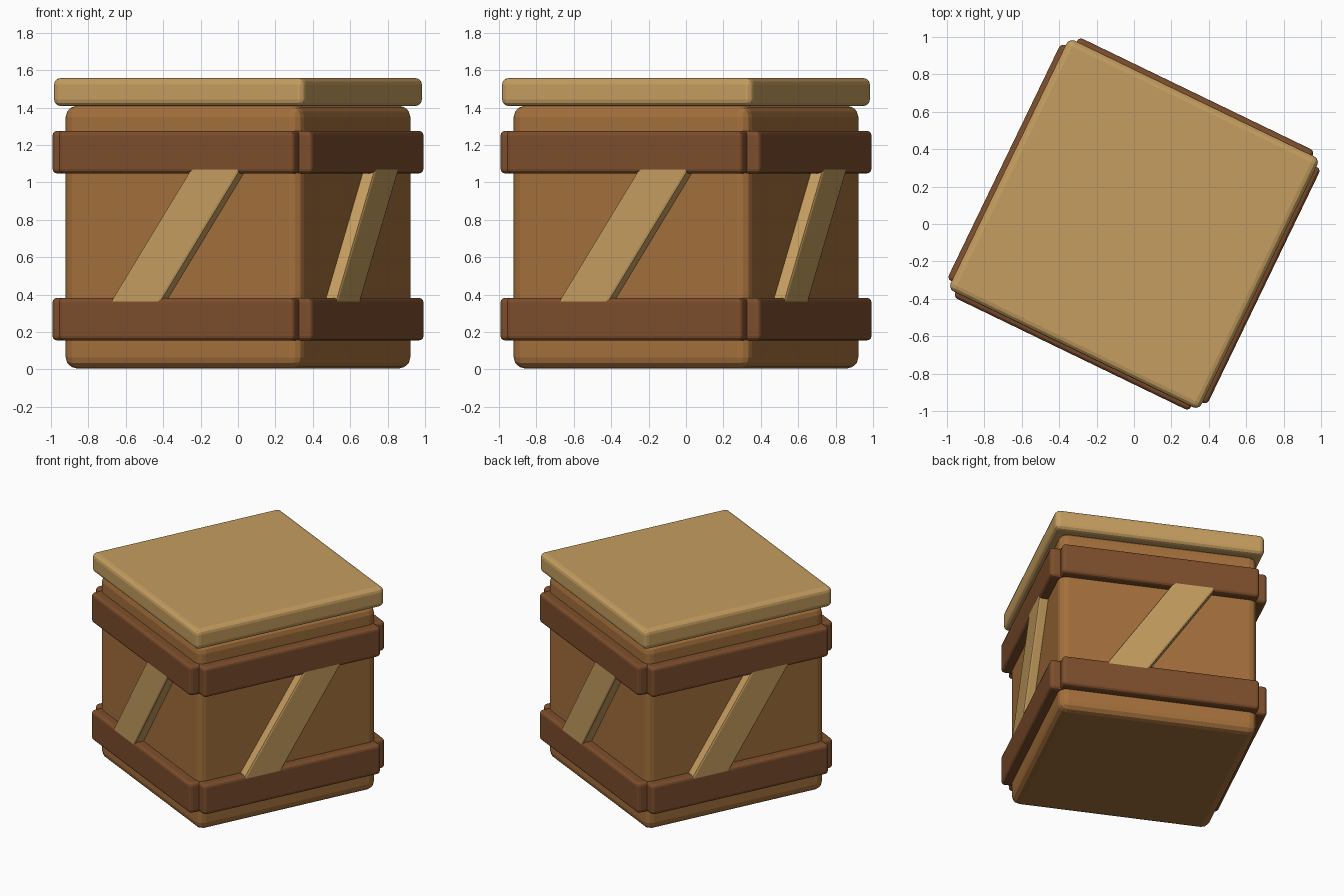
import bpy
import math
from mathutils import Matrix

if "Cube" in bpy.data.objects:
    bpy.data.objects.remove(bpy.data.objects["Cube"])

TURN = Matrix.Rotation(math.radians(-25.8), 4, 'Z')   # whole crate is twisted


def material(name, rgb):
    m = bpy.data.materials.new(name)
    m.diffuse_color = (*rgb, 1)
    m.use_nodes = True
    m.node_tree.nodes["Principled BSDF"].inputs["Base Color"].default_value = m.diffuse_color
    return m


pale_wood = material("pale wood", (0.56, 0.34, 0.115))
body_wood = material("orange wood", (0.37, 0.162, 0.045))
dark_wood = material("dark wood", (0.205, 0.076, 0.025))


def board(name, size, matrix, bevel, mat, segments=3):
    """Bevelled box of a given size placed by a matrix."""
    bpy.ops.mesh.primitive_cube_add(size=1)
    ob = bpy.context.object
    ob.name = name
    ob.data.transform(Matrix.Diagonal((*size, 1)))
    ob.data.materials.append(mat)
    mod = ob.modifiers.new("rounded edges", 'BEVEL')
    mod.width = bevel
    mod.segments = segments
    bpy.ops.object.modifier_apply(modifier=mod.name)
    ob.matrix_world = TURN @ matrix
    return ob


def at(x, y, z):
    return Matrix.Translation((x, y, z))


# crate body and lid
board("crate_body", (1.41, 1.41, 1.405), at(0, 0, 0.7075), 0.06, body_wood)
board("lid", (1.49, 1.49, 0.15), at(0, 0, 1.483), 0.035, pale_wood)

# each side has two slats and a diagonal brace
for i, side in enumerate(("front", "right", "back", "left")):
    face = Matrix.Rotation(i * math.pi / 2, 4, 'Z')
    for level, z in (("lower", 0.269), ("upper", 1.162)):
        board(f"{side}_{level}_slat", (1.4, 0.13, 0.228),
              face @ at(0, -0.707, z), 0.024, dark_wood)
    lean = Matrix.Rotation(math.radians(33.9), 4, 'Y')
    board(f"{side}_brace", (0.25, 0.13, 1.07),
          face @ at(0, -0.706, 0.715) @ lean, 0.015, pale_wood, 2)
